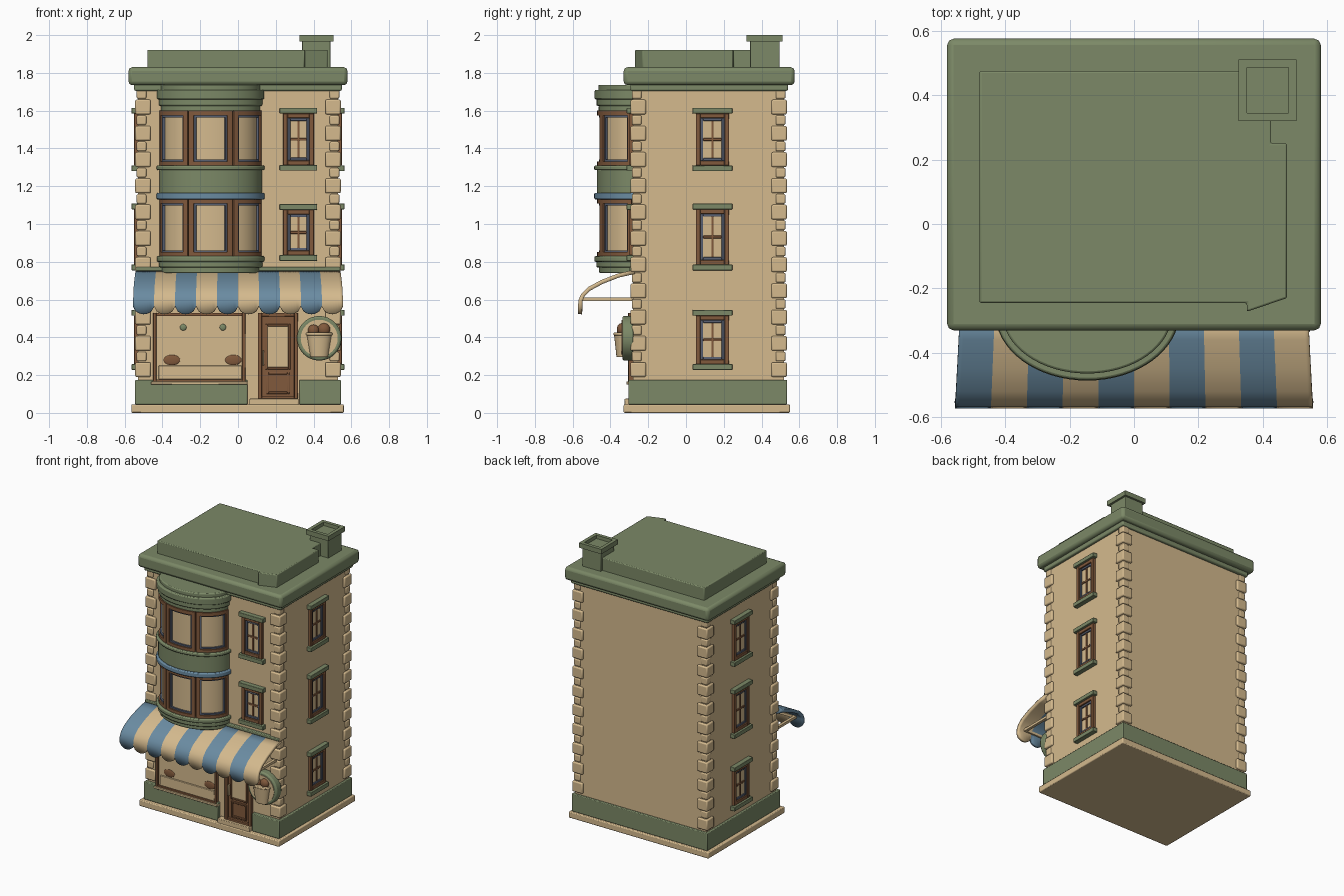
import bpy, bmesh, math
from mathutils import Matrix, Vector

if "Cube" in bpy.data.objects:
    bpy.data.objects.remove(bpy.data.objects["Cube"])


def material(name, rgb):
    m = bpy.data.materials.new(name)
    m.diffuse_color = (*rgb, 1)
    m.use_nodes = True
    m.node_tree.nodes["Principled BSDF"].inputs["Base Color"].default_value = m.diffuse_color
    return m


MATS = [material("cream", (0.66, 0.49, 0.27)), material("sage_green", (0.20, 0.25, 0.135)),
        material("blue", (0.145, 0.26, 0.36)), material("brown", (0.22, 0.10, 0.045)),
        material("slate", (0.10, 0.12, 0.17))]
CREAM, GREEN, BLUE, BROWN, SLATE = range(5)


def finish(name, bm, bevel=0, recalc=True, segments=2):
    if recalc:
        bmesh.ops.recalc_face_normals(bm, faces=bm.faces)
    me = bpy.data.meshes.new(name)
    bm.to_mesh(me)
    bm.free()
    for m in MATS:
        me.materials.append(m)
    ob = bpy.data.objects.new(name, me)
    bpy.context.collection.objects.link(ob)
    if bevel:
        b = ob.modifiers.new("bevel", "BEVEL")
        b.width, b.segments, b.limit_method = bevel, segments, "ANGLE"
        b.angle_limit = math.radians(40)
    bpy.context.view_layer.objects.active = ob
    ob.select_set(True)
    bpy.ops.object.shade_smooth_by_angle(angle=math.radians(35))
    ob.select_set(False)
    return ob


def boxes(name, parts, bevel=0, matrix=Matrix()):
    """Each part: x0, x1, y0, y1, z0, z1, colour."""
    bm = bmesh.new()
    for x0, x1, y0, y1, z0, z1, col in parts:
        mat = matrix @ Matrix.Translation(((x0 + x1) / 2, (y0 + y1) / 2, (z0 + z1) / 2)) \
            @ Matrix.Diagonal((x1 - x0, y1 - y0, z1 - z0, 1))
        vs = bmesh.ops.create_cube(bm, size=1, matrix=mat)["verts"]
        for f in {f for v in vs for f in v.link_faces}:
            f.material_index = col
    return finish(name, bm, bevel)


def prism(name, pts, z0, z1, col, bevel=0):
    bm = bmesh.new()
    f = bm.faces.new([bm.verts.new((x, y, z0)) for x, y in pts])
    up = bmesh.ops.extrude_face_region(bm, geom=[f])["geom"]
    bmesh.ops.translate(bm, vec=(0, 0, z1 - z0), verts=[g for g in up if isinstance(g, bmesh.types.BMVert)])
    for f in bm.faces:
        f.material_index = col
    return finish(name, bm, bevel)


def frame(x0, x1, z0, z1, w, y0, y1, col):
    """Four bars around an opening."""
    return [(x0, x0 + w, y0, y1, z0, z1, col), (x1 - w, x1, y0, y1, z0, z1, col),
            (x0 + w, x1 - w, y0, y1, z0, z0 + w, col), (x0 + w, x1 - w, y0, y1, z1 - w, z1, col)]


# Walls, base and plinth
boxes("walls", [(-.53, .53, -.28, .52, .03, 1.75, CREAM)])
boxes("base_slab", [(-.565, .56, -.33, .55, 0, .045, CREAM)], .006)
boxes("plinth", [(-.545, .545, -.275, .535, .045, .175, GREEN),
                 (-.545, .05, -.305, -.26, .045, .175, GREEN),
                 (.325, .545, -.305, -.26, .045, .175, GREEN)], .005)

# Corner quoins, alternating large and small
q = []
for sx in (-1, 1):
    for cy, sy in ((-.28, -1), (.52, 1)):
        for k in range(11):
            z = .19 + k * .139
            for size, out, za, zb in ((.068, .014, z, z + .078), (.045, .007, z + .083, z + .134)):
                xs = sorted((sx * (.53 + out), sx * (.53 - size)))
                ys = sorted((cy + sy * out, cy - sy * size))
                q.append((*xs, *ys, za, zb, CREAM))
boxes("corner_quoins", q, .008)

# Roof cornice, raised roof deck and chimney
boxes("cornice_trim", [(-.55, .55, -.295, .54, 1.705, 1.745, GREEN)], .008)
boxes("roof_cornice", [(-.58, .58, -.33, .575, 1.735, 1.83, GREEN)], .02)
prism("roof_deck", [(-.48, -.245), (.35, -.245), (.35, -.272), (.475, -.23), (.475, .25),
                    (.425, .25), (.425, .475), (-.48, .475)], 1.82, 1.922, GREEN, .006)
boxes("chimney", [(.34, .49, .34, .495, 1.82, 1.975, GREEN)], .004)
boxes("chimney_cap", [(.325, .35, .32, .51, 1.965, 2, GREEN), (.48, .505, .32, .51, 1.965, 2, GREEN),
                      (.35, .48, .32, .345, 1.965, 2, GREEN), (.35, .48, .485, .51, 1.965, 2, GREEN)])


# Small sash windows with sill and lintel, built facing -y
def sash(name, matrix, z0, z1, w=.088):
    p = [(-w - .017, w + .017, -.034, .01, z0, z0 + .03, GREEN),
         (-w - .017, w + .017, -.034, .01, z1 - .03, z1, GREEN)]
    a, b = z0 + .03, z1 - .03
    p += frame(-w, w, a, b, .024, -.02, .01, BROWN)
    p += frame(-w + .024, w - .024, a + .024, b - .024, .015, -.012, .01, SLATE)
    m = (a + b) / 2
    p += [(-w + .03, w - .03, -.003, .01, a + .03, b - .03, CREAM),
          (-.006, .006, -.009, .01, a + .03, b - .03, BROWN),
          (-w + .039, w - .039, -.009, .01, m - .007, m + .007, BROWN)]
    boxes(name, p, .003, matrix)


for label, z0, z1 in (("lower", .228, .545), ("middle", .755, 1.108), ("upper", 1.28, 1.615)):
    for side, s in (("right", 1), ("left", -1)):
        sash(f"{side}_{label}_window", Matrix.Translation((s * .53, .14, 0))
             @ Matrix.Rotation(s * math.pi / 2, 4, "Z"), z0, z1)
for label, z0, z1 in (("middle", .805, 1.105), ("upper", 1.282, 1.615)):
    sash(f"front_{label}_window", Matrix.Translation((.32, -.28, 0)), z0, z1, .082)


# Rounded bay on the front
def arc(t0, t1, off, n=32):
    ts = [math.radians(t0 + (t1 - t0) * i / n) for i in range(n + 1)]
    return [(-.145 + (.28 + off) * math.sin(t), -.275 - (.205 + off) * math.cos(t)) for t in ts]


def tier(name, z0, z1, off, col, bevel=.007):
    prism(name, arc(-90, 90, off), z0, z1, col, bevel)


tier("bay_glass_core", .78, 1.68, -.032, CREAM, 0)
for i, (z0, z1, off, col) in enumerate([
        (.74, .775, -.02, GREEN), (.77, .80, -.005, GREEN), (.80, .83, .005, GREEN),
        (1.13, 1.165, .006, BLUE), (1.16, 1.29, -.008, GREEN), (1.285, 1.31, .006, GREEN),
        (1.595, 1.63, -.018, GREEN), (1.625, 1.665, -.006, GREEN), (1.66, 1.71, .004, GREEN),
        (1.70, 1.737, -.016, GREEN)]):
    tier(f"bay_band_{i}", z0, z1, off, col)


def bay_piece(name, t0, t1, z0, z1, inner, outer, col):
    prism(name, arc(t0, t1, outer, 8) + arc(t0, t1, inner, 8)[::-1], z0, z1, col)


for level, za, zb in (("middle", .825, 1.135), ("upper", 1.305, 1.60)):
    for pane, t0, t1 in (("left", -86, -27), ("centre", -25.5, 25.5), ("right", 27, 86)):
        n = f"bay_{level}_{pane}"
        for tag, d, h, w, rail, out, col in (("frame", 0, 0, 6, .026, -.01, BROWN),
                                             ("inner_frame", 6, .026, 2, .01, -.02, SLATE)):
            a, b, c, e = t0 + d, t1 - d, za + h, zb - h
            bay_piece(f"{n}_{tag}_post_a", a, a + w, c, e, -.04, out, col)
            bay_piece(f"{n}_{tag}_post_b", b - w, b, c, e, -.04, out, col)
            bay_piece(f"{n}_{tag}_bottom", a + w, b - w, c, c + rail, -.04, out, col)
            bay_piece(f"{n}_{tag}_top", a + w, b - w, e - rail, e, -.04, out, col)

# Striped awning with scalloped edge
profile = [(-.275, .757), (-.36, .738), (-.45, .703), (-.52, .665), (-.555, .63), (-.568, .60), (-.572, None)]
COLS = 8
bm = bmesh.new()
rows = []
for y, z in profile:
    row = []
    for j in range(10 * COLS + 1):
        zz = .565 - .042 * math.sqrt(math.sin(math.pi * (j % COLS) / COLS)) if z is None else z
        x = (-.5 + j / (10 * COLS)) * (1.08 + .03 * (-.275 - y) / .297)
        row.append(bm.verts.new((x, y, zz)))
    rows.append(row)
for i in range(len(rows) - 1):
    for j in range(10 * COLS):
        f = bm.faces.new((rows[i][j], rows[i + 1][j], rows[i + 1][j + 1], rows[i][j + 1]))
        f.material_index = BLUE if (j // COLS) % 2 == 0 else CREAM
awning = finish("awning", bm, recalc=False)
awning.modifiers.new("thickness", "SOLIDIFY").thickness = .022
boxes("awning_arms", [(s * .5 - .01, s * .5 + .01, -.55, -.27, .592, .61, CREAM) for s in (-1, 1)]
      + [(-.51, .51, -.55, -.535, .592, .61, CREAM)])
boxes("awning_ledge", [(-.54, .54, -.30, -.27, .75, .772, GREEN)], .005)

# Shop window with display plates
boxes("shop_window", frame(-.45, .04, .16, .53, .018, -.306, -.27, BROWN)
      + [(-.435, .025, -.29, -.27, .175, .515, CREAM), (-.42, .02, -.30, -.27, .178, .25, CREAM),
         (-.46, .05, -.315, -.27, .15, .166, CREAM)], .003)


def ball(name, loc, scale, col):
    bm = bmesh.new()
    bmesh.ops.create_uvsphere(bm, u_segments=20, v_segments=10, radius=1,
                              matrix=Matrix.Translation(loc) @ Matrix.Diagonal((*scale, 1)))
    for f in bm.faces:
        f.material_index = col
    return finish(name, bm)


for x in (-.35, -.025):
    ball("display_loaf", (x, -.29, .28), (.044, .006, .027), BROWN)
for x in (-.29, -.08):
    ball("display_dot", (x, -.29, .453), (.017, .006, .017), GREEN)

# Shop door and step
boxes("door_step", [(.06, .32, -.325, -.27, .04, .075, CREAM)], .004)
boxes("shop_door", frame(.105, .318, .07, .53, .02, -.305, -.27, BROWN)
      + [(.125, .298, -.288, -.27, .075, .515, BROWN), (.155, .268, -.292, -.27, .24, .46, CREAM),
         (.13, .138, -.306, -.28, .25, .33, CREAM)]
      + frame(.15, .273, .10, .215, .012, -.297, -.28, BROWN)
      + frame(.145, .278, .23, .47, .012, -.297, -.28, BROWN), .003)


# Round hanging sign with a basket in relief
def cone(name, loc, r1, r2, depth, rot, col, scale=(1, 1, 1), bevel=0):
    bm = bmesh.new()
    bmesh.ops.create_cone(bm, cap_ends=True, segments=32, radius1=r1, radius2=r2, depth=depth,
                          matrix=Matrix.Translation(loc) @ Matrix.Diagonal((*scale, 1)) @ rot)
    for f in bm.faces:
        f.material_index = col
    return finish(name, bm, bevel)


FRONT = Matrix.Rotation(math.pi / 2, 4, "X")
cone("sign_disc", (.43, -.307, .395), .118, .118, .06, FRONT, GREEN, bevel=.01)
cone("sign_face", (.43, -.338, .395), .098, .098, .006, FRONT, CREAM)
cone("sign_basket", (.43, -.338, .355), .046, .066, .12, Matrix(), CREAM, (1, .65, 1), .004)
cone("sign_basket_rim", (.43, -.338, .418), .07, .07, .016, Matrix(), CREAM, (1, .65, 1), .005)
for x, z, r in ((.40, .437, .03), (.455, .442, .033)):
    ball("sign_bread", (x, -.342, z), (r, .024, r), BROWN)
